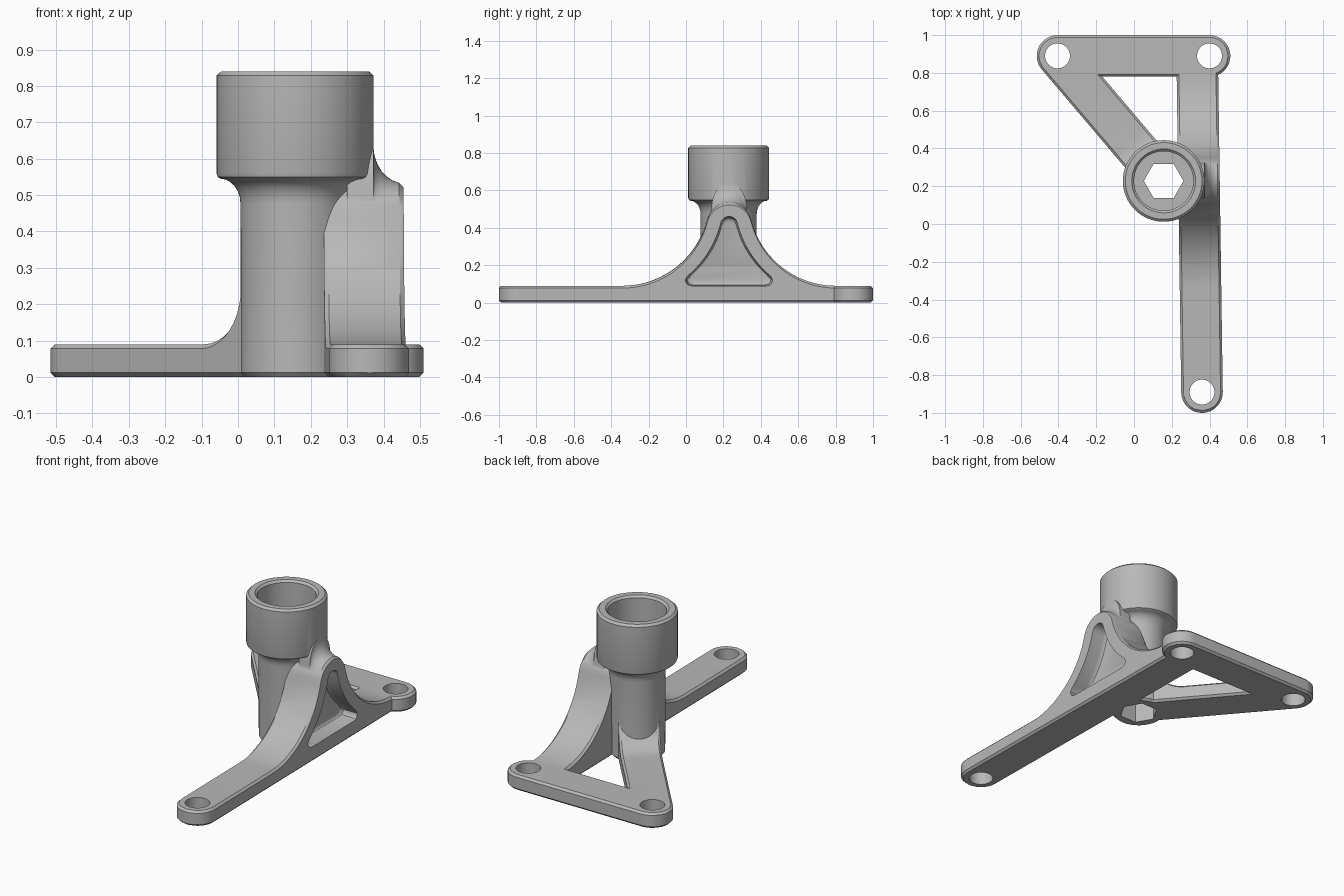
import bpy, bmesh, math
from mathutils import Vector

cube = bpy.data.objects.get("Cube")
if cube:
    bpy.data.objects.remove(cube, do_unlink=True)

# Main dimensions
H, C, R = 0.09, 0.012, 0.11              # plate thickness, chamfer, arm half width
COL = Vector((0.157, 0.228))             # column axis
LEFT_BACK = Vector((0.40, 0.89))
RIGHT_BACK = Vector((-0.405, 0.89))
FRONT = Vector((0.36, -0.89))

grey = bpy.data.materials.new("satin_grey")
grey.use_nodes = True
grey.diffuse_color = (0.48, 0.48, 0.48, 1)
grey.node_tree.nodes["Principled BSDF"].inputs["Base Color"].default_value = (0.48, 0.48, 0.48, 1)


def loft(name, rings):
    """Solid through equal-sized rings of points, capped at both ends."""
    bm = bmesh.new()
    rows = [[bm.verts.new(p) for p in ring] for ring in rings]
    n = len(rows[0])
    for a, b in zip(rows, rows[1:]):
        for i in range(n):
            j = (i + 1) % n
            bm.faces.new((a[i], a[j], b[j], b[i]))
    bm.faces.new(rows[0][::-1])
    bm.faces.new(rows[-1])
    bmesh.ops.recalc_face_normals(bm, faces=bm.faces)
    mesh = bpy.data.meshes.new(name)
    bm.to_mesh(mesh)
    bm.free()
    mesh.materials.append(grey)
    ob = bpy.data.objects.new(name, mesh)
    bpy.context.scene.collection.objects.link(ob)
    return ob


def lathe(name, profile, centre, sides=64, turn=0.0):
    """Round or prismatic solid from (radius, z) points."""
    angles = [turn + 2 * math.pi * i / sides for i in range(sides)]
    return loft(name, [[(centre.x + r * math.cos(a), centre.y + r * math.sin(a), z)
                        for a in angles] for r, z in profile])


def beam(name, p0, p1, stations):
    """Round-ended chamfered bar; stations give (distance, top height)."""
    axis = (p1 - p0).normalized()
    side = Vector((-axis.y, axis.x))
    length = (p1 - p0).length
    ends = [R * math.cos(math.radians(a)) for a in (4, 12, 20, 27, 36, 45, 55, 65, 75, 85)]
    rows = [(-e, e, stations[0][1]) for e in ends]
    rows += [(s, 0, h) for s, h in stations]
    rows += [(length + e, e, stations[-1][1]) for e in reversed(ends)]
    rings = []
    for s, e, h in rows:
        w = math.sqrt(R * R - e * e)
        wi = max(math.sqrt(max((R - C) ** 2 - e * e, 0)), 0.001)
        drop = max(0, C - (R - e)) * 0.95
        section = [(w, C), (w, h - C), (wi, h - drop), (-wi, h - drop),
                   (-w, h - C), (-w, C), (-wi, drop), (wi, drop)]
        rings.append([(*(p0 + axis * s + side * u), z) for u, z in section])
    return loft(name, rings)


def combine(target, tool, operation):
    mod = target.modifiers.new("combine", 'BOOLEAN')
    mod.operation, mod.solver, mod.object = operation, 'EXACT', tool
    bpy.context.view_layer.objects.active = target
    bpy.ops.object.modifier_apply(modifier=mod.name)
    bpy.data.objects.remove(tool, do_unlink=True)


# Column with flared underside and cup on top
flare = [(0.205 - 0.055 * math.cos(math.radians(a)), 0.475 + 0.07 * math.sin(math.radians(a)))
         for a in range(0, 91, 15)]
bracket = lathe("bracket", [(0.138, 0), (0.149, C)] + flare +
                [(0.213, 0.55), (0.216, 0.56), (0.216, 0.828), (0.203, 0.84)], COL)

# Back crossbar of the base
width = (LEFT_BACK - RIGHT_BACK).length
parts = [beam("back_bar", RIGHT_BACK, LEFT_BACK, [(0, H), (width, H)])]

# Diagonal leg curving up into the column
length = (COL - RIGHT_BACK).length
rise = [(length - 0.27 + 0.17 * math.sin(math.radians(a)), 0.26 - 0.17 * math.cos(math.radians(a)))
        for a in range(0, 91, 9)]
parts.append(beam("diagonal_leg", RIGHT_BACK, COL, [(0, H)] + rise + [(length, 0.26)]))

# Long arm with its arched hump
MID, PEAK_Z, PEAK_R = 0.23, 0.415, 0.12
FOOT, FOOT_R = -0.34, 0.4675
FOOT_Z = H + FOOT_R


def half_arch(offset, start):
    """(y, z) points of the front half of the arch, moved inward by offset."""
    tangent = math.degrees(math.atan2(PEAK_Z - FOOT_Z, MID - FOOT))
    pts = []
    for i in range(19):
        a = math.radians(start + (tangent - start) * i / 18)
        pts.append((FOOT + (FOOT_R + offset) * math.cos(a), FOOT_Z + (FOOT_R + offset) * math.sin(a)))
    for i in range(1, 11):
        a = math.radians(180 + tangent + (90 - 180 - tangent) * i / 10)
        pts.append((MID + (PEAK_R - offset) * math.cos(a), PEAK_Z + (PEAK_R - offset) * math.sin(a)))
    return pts


def mirrored(pts):
    return pts + [(2 * MID - y, z) for y, z in reversed(pts[:-1])]


arm_end = Vector((0.335, 0.85))
arm_length = (arm_end - FRONT).length
hump = [(y - FRONT.y, z) for y, z in mirrored(half_arch(0, -90))]
parts.append(beam("long_arm", FRONT, arm_end, [(0, H)] + hump + [(arm_length, H)]))

# Blend from the hump top up the cup wall
rings = []
for x in (0.30, 0.372, 0.374, 0.378, 0.385, 0.395, 0.408, 0.424, 0.44):
    k = min((0.455 - x) / 0.083, 1)
    lift = 0.105 * (1 - math.sqrt(1 - k * k))
    ring = [(x, MID, 0.40)]
    for d in range(-60, 61, 6):
        t = math.radians(d)
        r = PEAK_R - 0.002 + lift * math.cos(1.5 * t) ** 2
        ring.append((x, MID + r * math.sin(t), PEAK_Z + r * math.cos(t)))
    rings.append(ring)
parts.append(loft("cup_blend", rings))

for part in parts:
    combine(bracket, part, 'UNION')

# Triangular pocket in the outer face of the hump
corner = [(0.03, 0.09), (0.012, 0.095), (0.001, 0.108), (-0.002, 0.122)]
pocket = mirrored(corner + half_arch(0.075, -50))
rings = []
for x, scale in ((0.354, 0.86), (0.357, 0.92), (0.365, 0.965), (0.38, 0.985), (0.44, 1.0), (0.52, 1.02)):
    rings.append([(x, MID + (y - MID) * scale, 0.24 + (z - 0.24) * scale) for y, z in pocket])
cutters = [loft("pocket_cutter", rings)]

# Cup bore, hexagonal through hole and the three screw holes
cutters.append(lathe("bore_cutter", [(0.157, 0.60), (0.157, 0.828), (0.182, 0.853)], COL))
cutters.append(lathe("hex_cutter", [(0.105, -0.1), (0.105, 0.7)], COL, sides=6))
for spot in (LEFT_BACK, RIGHT_BACK, FRONT):
    cutters.append(lathe("screw_hole_cutter", [(0.066, -0.1), (0.066, 0.3)], spot, sides=40))

for cutter in cutters:
    cutter.hide_render = True
    combine(bracket, cutter, 'DIFFERENCE')

# Smooth the curved surfaces and keep the edges crisp
bpy.ops.object.select_all(action='DESELECT')
bracket.select_set(True)
bpy.context.view_layer.objects.active = bracket
bpy.ops.object.shade_smooth_by_angle(angle=math.radians(28))
